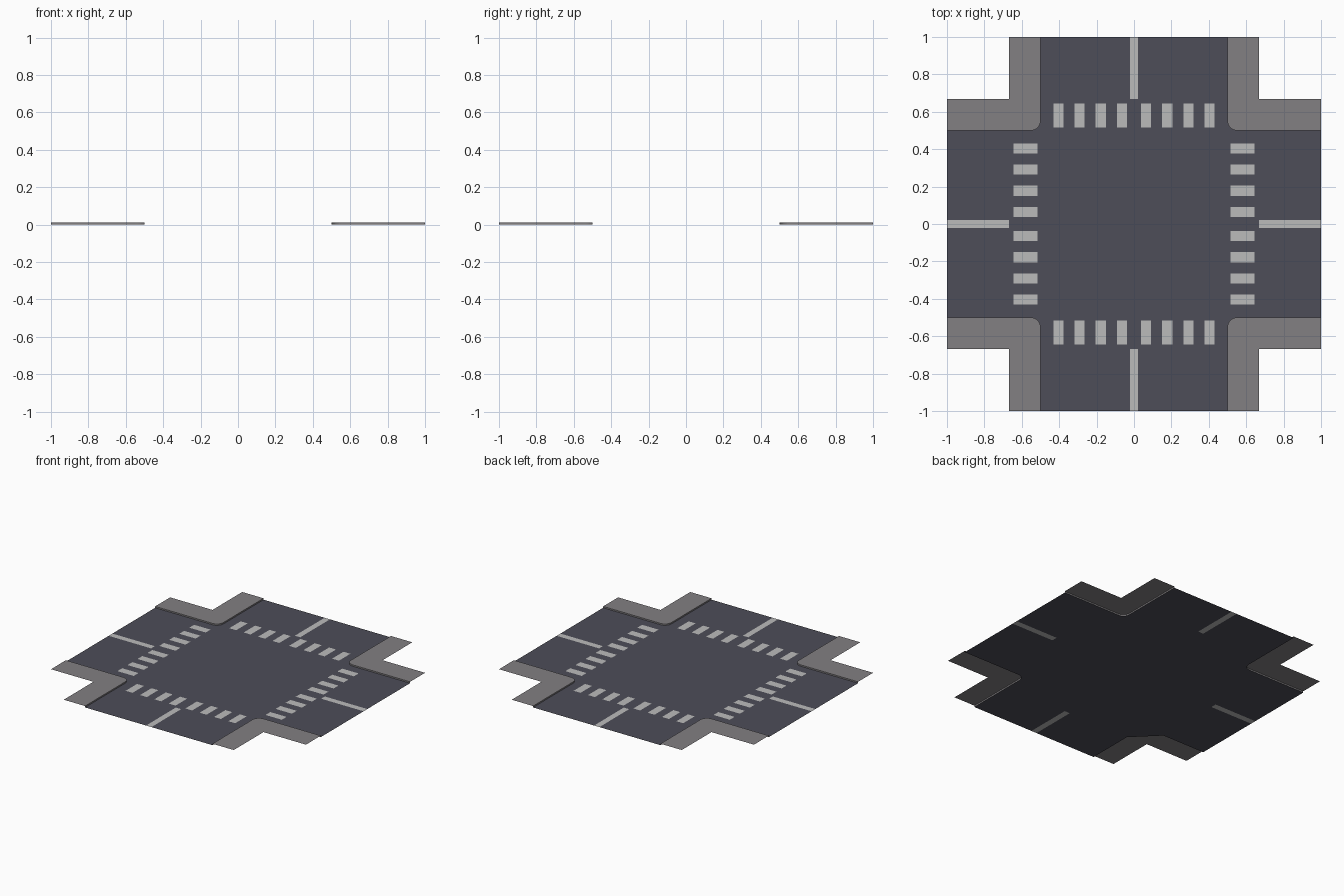
import bpy, bmesh
from math import cos, sin, pi
from mathutils import Matrix

if "Cube" in bpy.data.objects:
    bpy.data.objects.remove(bpy.data.objects["Cube"])

ROAD, WALK, KERB, R = 0.5, 0.667, 0.01, 0.05   # half road, outer walkway edge, kerb height, corner radius
LINE = 0.021                                   # half width of centre line
STRIPE_Z = 0.001


def material(name, rgb):
    m = bpy.data.materials.new(name)
    m.diffuse_color = (*rgb, 1)
    m.use_nodes = True
    m.node_tree.nodes["Principled BSDF"].inputs["Base Color"].default_value = m.diffuse_color
    return m


asphalt = material("asphalt", (0.075, 0.075, 0.098))
paving = material("paving", (0.225, 0.215, 0.225))
paint = material("paint", (0.5, 0.5, 0.5))


def make_object(name, bm, mat):
    mesh = bpy.data.meshes.new(name)
    bm.to_mesh(mesh)
    bm.free()
    mesh.materials.append(mat)
    obj = bpy.data.objects.new(name, mesh)
    bpy.context.collection.objects.link(obj)
    return obj


def turn(points, k):
    rot = Matrix.Rotation(k * pi / 2, 2)
    exact = [[round(v) for v in row] for row in rot]
    return [(exact[0][0] * x + exact[0][1] * y, exact[1][0] * x + exact[1][1] * y) for x, y in points]


def add_face(bm, points, z=0.0):
    return bm.faces.new([bm.verts.new((x, y, z)) for x, y in points])


def rect(x0, x1, y0, y1):
    return [(x0, y0), (x1, y0), (x1, y1), (x0, y1)]


# rounded inner corner, running from the right arm to the upper arm
c = ROAD + R
arc = [(c - R * sin(t), c - R * cos(t)) for t in (i * pi / 16 for i in range(9))]

# road: junction with rounded corners, plus two lanes on each arm
bm = bmesh.new()
outline = []
for k in range(4):
    outline += turn([(WALK, ROAD)] + arc + [(ROAD, WALK)], k)
add_face(bm, outline)
for k in range(4):
    for x0, x1 in ((-ROAD, -LINE), (LINE, ROAD)):
        add_face(bm, turn(rect(x0, x1, WALK, 1), k))
bmesh.ops.triangulate(bm, faces=bm.faces[:])
make_object("road", bm, asphalt)

# centre lines set into the road surface
bm = bmesh.new()
for k in range(4):
    add_face(bm, turn(rect(-LINE, LINE, WALK, 1), k))
make_object("centre_lines", bm, paint)

# crossing stripes just above the road
bm = bmesh.new()
for k in range(4):
    for side in (-1, 1):
        for i in range(4):
            x = side * (0.065 + 0.1127 * i)
            add_face(bm, turn(rect(x - 0.027, x + 0.027, 0.517, 0.645), k), STRIPE_Z)
make_object("crossing_stripes", bm, paint)

# L-shaped pavements: raised top with a kerb wall along the road
for k in range(4):
    bm = bmesh.new()
    inner = turn([(1, ROAD)] + arc + [(ROAD, 1)], k)
    outer = turn([(WALK, 1), (WALK, WALK), (1, WALK)], k)
    top = add_face(bm, inner + outer, KERB)
    top.normal_update()
    if top.normal.z < 0:
        top.normal_flip()
    low = [bm.verts.new((x, y, 0)) for x, y in inner]
    bm.verts.ensure_lookup_table()
    for i in range(len(inner) - 1):
        bm.faces.new((bm.verts[i], bm.verts[i + 1], low[i + 1], low[i]))
    # wind every kerb wall to agree with the upward-facing top
    for f in bm.faces:
        f.normal_update()
        if f is not top and f.normal.dot(f.calc_center_median()) > 0:
            f.normal_flip()
    bmesh.ops.triangulate(bm, faces=[top])
    make_object(f"pavement_{k + 1}", bm, paving)

# upward normals for the flat painted and road surfaces
for name in ("road", "centre_lines", "crossing_stripes"):
    mesh = bpy.data.objects[name].data
    bm = bmesh.new()
    bm.from_mesh(mesh)
    for f in bm.faces:
        f.normal_update()
        if f.normal.z < 0:
            f.normal_flip()
    bm.to_mesh(mesh)
    bm.free()
